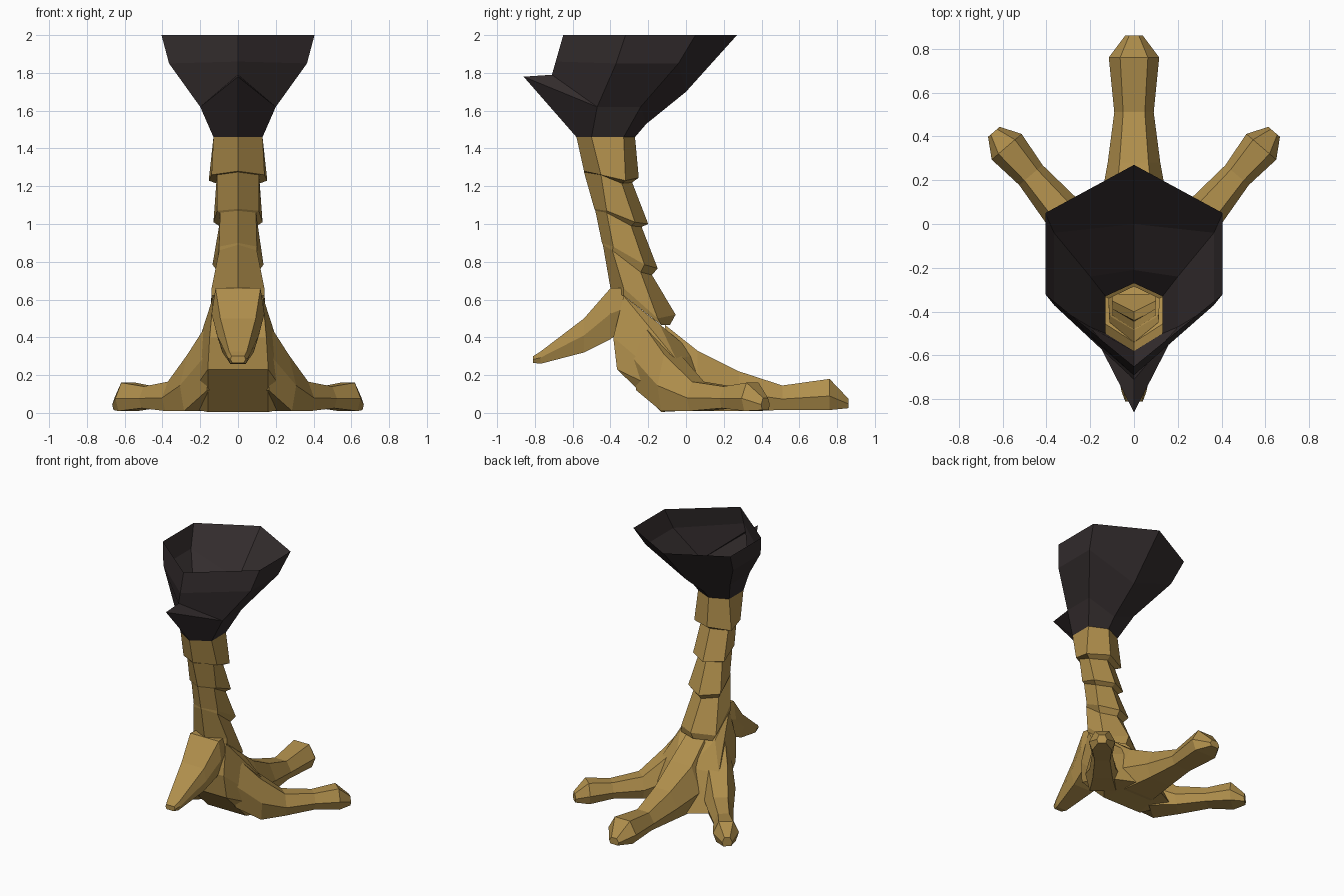
import bpy, bmesh
from mathutils import Vector

if "Cube" in bpy.data.objects:
    bpy.data.objects.remove(bpy.data.objects["Cube"])


def material(name, rgb):
    m = bpy.data.materials.new(name)
    m.diffuse_color = (*rgb, 1)
    m.use_nodes = True
    m.node_tree.nodes["Principled BSDF"].inputs["Base Color"].default_value = m.diffuse_color
    return m


GOLD = material("gold skin", (0.434, 0.274, 0.072))
DARK = material("dark feather", (0.034, 0.026, 0.027))


def finish(bm, name, mat):
    bmesh.ops.remove_doubles(bm, verts=bm.verts, dist=0.0005)
    bmesh.ops.recalc_face_normals(bm, faces=bm.faces)
    me = bpy.data.meshes.new(name)
    bm.to_mesh(me)
    bm.free()
    me.materials.append(mat)
    ob = bpy.data.objects.new(name, me)
    bpy.context.collection.objects.link(ob)
    return ob


def loft(name, rings, mat, caps=False):
    bm = bmesh.new()
    loops = [[bm.verts.new(p) for p in r] for r in rings]
    for a, b in zip(loops, loops[1:]):
        n = len(a)
        for i in range(n):
            j = (i + 1) % n
            if (a[i].co - b[i].co).length < 1e-4 and (a[j].co - b[j].co).length < 1e-4:
                continue
            bm.faces.new((a[i], a[j], b[j], b[i]))
    if caps:
        bm.faces.new(loops[0])
        bm.faces.new(loops[-1])
    return finish(bm, name, mat)


def hex_ring(front, side_front, side_back, back):
    """Mirrored six-sided ring: front/back are (y, z), sides are (x, y, z)."""
    (a, b, c), (d, e, f) = side_front, side_back
    return [(0, *front), (a, b, c), (d, e, f), (0, *back), (-d, e, f), (-a, b, c)]


# Feather cuff: open hexagonal cup with a pointed tuft at the front
loft("feather_cuff", [hex_ring(*r) for r in (
    ((-.65, 2), (.405, -.32, 2), (.405, .05, 2), (.27, 2)),
    ((-.69, 1.86), (.365, -.37, 1.85), (.365, -.04, 1.85), (.0, 1.70)),
    ((-.71, 1.79), (.20, -.47, 1.62), (.20, -.24, 1.62), (-.21, 1.53)),
    ((-.86, 1.78), (.20, -.47, 1.62), (.20, -.24, 1.62), (-.21, 1.53)),
    ((-.58, 1.46), (.13, -.50, 1.46), (.13, -.33, 1.46), (-.27, 1.46)),
)], DARK)

# Shank: stepped scales that overlap toward the back
loft("scaled_shank", [hex_ring(*r) for r in (
    ((-.58, 1.46), (.13, -.50, 1.46), (.13, -.33, 1.46), (-.27, 1.46)),
    ((-.54, 1.28), (.14, -.45, 1.26), (.155, -.32, 1.23), (-.25, 1.245)),
    ((-.54, 1.275), (.11, -.45, 1.26), (.115, -.34, 1.215), (-.285, 1.22)),
    ((-.485, 1.08), (.11, -.42, 1.07), (.13, -.27, 1.01), (-.20, 1.0)),
    ((-.48, 1.07), (.095, -.42, 1.06), (.10, -.29, .99), (-.235, .985)),
    ((-.445, .90), (.10, -.385, .88), (.135, -.22, .785), (-.15, .765)),
    ((-.44, .89), (.10, -.39, .86), (.105, -.24, .745), (-.18, .73)),
    ((-.40, .66), (.14, -.33, .66), (.145, -.15, .50), (-.055, .52)),
    ((-.40, .64), (.14, -.33, .62), (.13, -.13, .465), (-.085, .465)),
)], GOLD)

# Foot body: hull from the ankle down to heel and sole
bm = bmesh.new()
for x, y, z in ((.13, -.33, .62), (.145, -.14, .47), (.15, -.385, .40), (.16, -.365, .23),
                (.16, -.13, .005), (.24, -.05, .28), (.30, .05, .03), (.06, .05, .31),
                (.10, .16, .02)):
    bm.verts.new((x, y, z))
    bm.verts.new((-x, y, z))
hull = bmesh.ops.convex_hull(bm, input=bm.verts)
bmesh.ops.delete(bm, geom=[v for v in bm.verts if not v.link_faces], context='VERTS')
bmesh.ops.dissolve_limit(bm, angle_limit=0.02, verts=bm.verts, edges=bm.edges)
finish(bm, "foot_body", GOLD)


# Toes: six-sided sections (distance, half width, bottom, top) along a direction
def toe(name, base, direction, stations, top=0.55, mid=0.45):
    d = Vector((*direction, 0)).normalized()
    side = Vector((d.y, -d.x, 0))
    rings = []
    for s, w, lo, hi in stations:
        c = Vector((*base, 0)) + d * s
        m = lo + (hi - lo) * mid
        rings.append([c + side * u + Vector((0, 0, z)) for u, z in (
            (-w * top, hi), (w * top, hi), (w, m), (w * .75, lo), (-w * .75, lo), (-w, m))])
    return loft(name, rings, GOLD, caps=True)


toe("middle_toe", (0, 0), (0, 1), (
    (-.11, .14, .03, .465), (.06, .16, .01, .33), (.28, .12, .01, .22),
    (.51, .09, .015, .145), (.76, .115, .015, .18), (.86, .04, .025, .075)))
for sx, label in ((1, "right_toe"), (-1, "left_toe")):
    toe(label, (.10 * sx, -.21), (.65 * sx, .76), (
        (0, .11, .12, .50), (.18, .12, .01, .31), (.36, .09, .01, .165),
        (.57, .07, .025, .14), (.74, .09, .01, .16), (.83, .035, .015, .08)))
toe("rear_toe", (0, 0), (0, -1), (
    (.32, .13, .45, .66), (.40, .14, .39, .66), (.54, .11, .32, .50),
    (.77, .055, .26, .325), (.81, .04, .265, .30)), top=.85, mid=.5)
